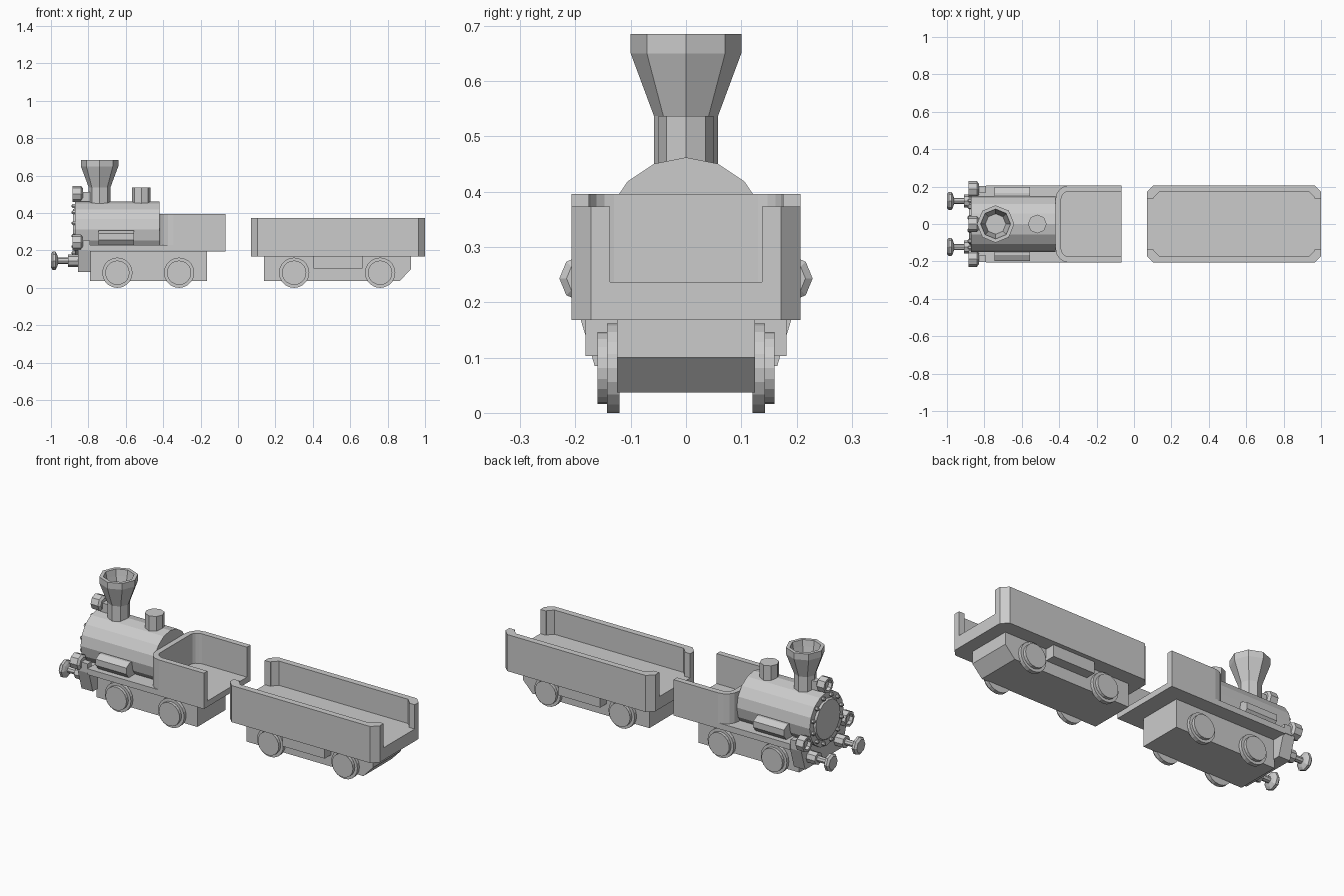
import bpy, bmesh
from math import cos, sin, pi

if "Cube" in bpy.data.objects:
    bpy.data.objects.remove(bpy.data.objects["Cube"])

AX = {'x': lambda a, b, h: (h, a, b),
      'y': lambda a, b, h: (a, h, b),
      'z': lambda a, b, h: (a, b, h)}


def finish(name, bm, loc=(0, 0, 0)):
    bmesh.ops.recalc_face_normals(bm, faces=bm.faces)
    me = bpy.data.meshes.new(name)
    bm.to_mesh(me)
    bm.free()
    ob = bpy.data.objects.new(name, me)
    ob.location = loc
    bpy.context.collection.objects.link(ob)
    return ob


def lathe(name, prof, n, axis, loc):
    """Turn (radius, height) points round an axis and close both ends."""
    bm = bmesh.new()
    rings = [[bm.verts.new(AX[axis](r * cos(2 * pi * i / n), r * sin(2 * pi * i / n), h))
              for i in range(n)] for r, h in prof]
    for a, b in zip(rings, rings[1:]):
        for i in range(n):
            j = (i + 1) % n
            bm.faces.new((a[i], a[j], b[j], b[i]))
    bm.faces.new(rings[0])
    bm.faces.new(rings[-1])
    return finish(name, bm, loc)


def prism(name, pts, h0, h1, axis):
    """Extrude a flat outline along an axis."""
    bm = bmesh.new()
    a = [bm.verts.new(AX[axis](p, q, h0)) for p, q in pts]
    b = [bm.verts.new(AX[axis](p, q, h1)) for p, q in pts]
    bm.faces.new(a)
    bm.faces.new(b)
    for i in range(len(pts)):
        j = (i + 1) % len(pts)
        bm.faces.new((a[i], a[j], b[j], b[i]))
    return finish(name, bm)


def box(name, x0, x1, y0, y1, z0, z1):
    return prism(name, [(x0, y0), (x1, y0), (x1, y1), (x0, y1)], z0, z1, 'z')


def lamp(name, y, z):
    lathe(name, [(.03, .055), (.043, .045), (.043, 0), (.03, 0), (.03, .02)], 8, 'x', (-.885, y, z))
    box(name + "_bracket", -.84, -.79, y - .017, y + .017, z - .04, z + .01)


# Locomotive base
box("engine_chassis", -.79, -.165, -.125, .125, .037, .2)
box("footplate", -.79, -.067, -.207, .207, .195, .228)
prism("buffer_beam", [(-.165, .085), (.165, .085), (.2, .2), (.2, .22), (-.2, .22), (-.2, .2)],
      -.855, -.785, 'x')

# Boiler with rimmed front and ring of bolts
lathe("boiler", [(.15, -.42), (.15, -.872), (.115, -.872), (.108, -.882)], 16, 'x', (0, 0, .312))
for i in range(12):
    t = 2 * pi * (i + .5) / 12
    lathe("boiler_bolt", [(.011, -.865), (.011, -.884), (.006, -.889)], 6, 'x',
          (0, .13 * cos(t), .312 + .13 * sin(t)))

# Chimney and steam dome
lathe("chimney", [(.058, .40), (.058, .537), (.1, .65), (.1, .685), (.08, .685), (.074, .65), (.055, .56)],
      8, 'z', (-.74, 0, 0))
lathe("steam_dome", [(.05, .42), (.05, .537)], 8, 'z', (-.517, 0, 0))

# Cab wall: U outline, front corners rounded
def corner(xc, yc, r, s):
    return [(xc - r * cos(k * pi / 8), s * (yc + r * sin(k * pi / 8))) for k in range(5)]

outer = [(-.067, -.207)] + corner(-.345, .132, .075, -1)[::-1] + corner(-.345, .132, .075, 1) + [(-.067, .207)]
inner = [(-.067, -.175)] + corner(-.345, .13, .045, -1)[::-1] + corner(-.345, .13, .045, 1) + [(-.067, .175)]
prism("cab_wall", outer + inner[::-1], .195, .396, 'z')

# Lamps, side boxes and buffers
lamp("top_lamp", 0, .503)
for s in (-1, 1):
    lamp("side_lamp", s * .186, .243)
    prism("side_box", [(s * y, z) for y, z in
          ((.12, .308), (.165, .308), (.197, .29), (.197, .255), (.17, .222), (.12, .222))], -.745, -.555, 'x')
    lathe("buffer", [(.034, -.85), (.034, -.908), (.017, -.908), (.017, -.962), (.035, -.968),
                     (.049, -.976), (.049, -.99), (.038, -1.0)], 8, 'x', (0, s * .123, .145))

# Tender base
prism("tender_chassis", [(.14, .037), (.865, .037), (.925, .1), (.925, .175), (.14, .175)], -.125, .125, 'y')
c = .035
prism("tender_floor", [(.07, -.207 + c), (.07 + c, -.207), (1 - c, -.207), (1, -.207 + c),
                       (1, .207 - c), (1 - c, .207), (.07 + c, .207), (.07, .207 - c)], .168, .237, 'z')

# Tender walls and step boxes on both sides
for s in (-1, 1):
    prism("tender_wall", [(x, s * y) for x, y in
          ((.07, .137), (.07, .172), (.105, .207), (.965, .207), (1, .172), (1, .137),
           (.965, .137), (.965, .142), (.935, .172), (.135, .172), (.105, .142), (.105, .137))], .168, .373, 'z')
    box("tender_step", .405, .665, *sorted((s * .12, s * .182)), .103, .17)

# Flanged wheels
for x in (-.645, -.315, .30, .76):
    for s in (-1, 1):
        lathe("wheel", [(.081, s * .12), (.081, s * .143), (.065, s * .143), (.065, s * .16)],
              20, 'y', (x, 0, .081))
